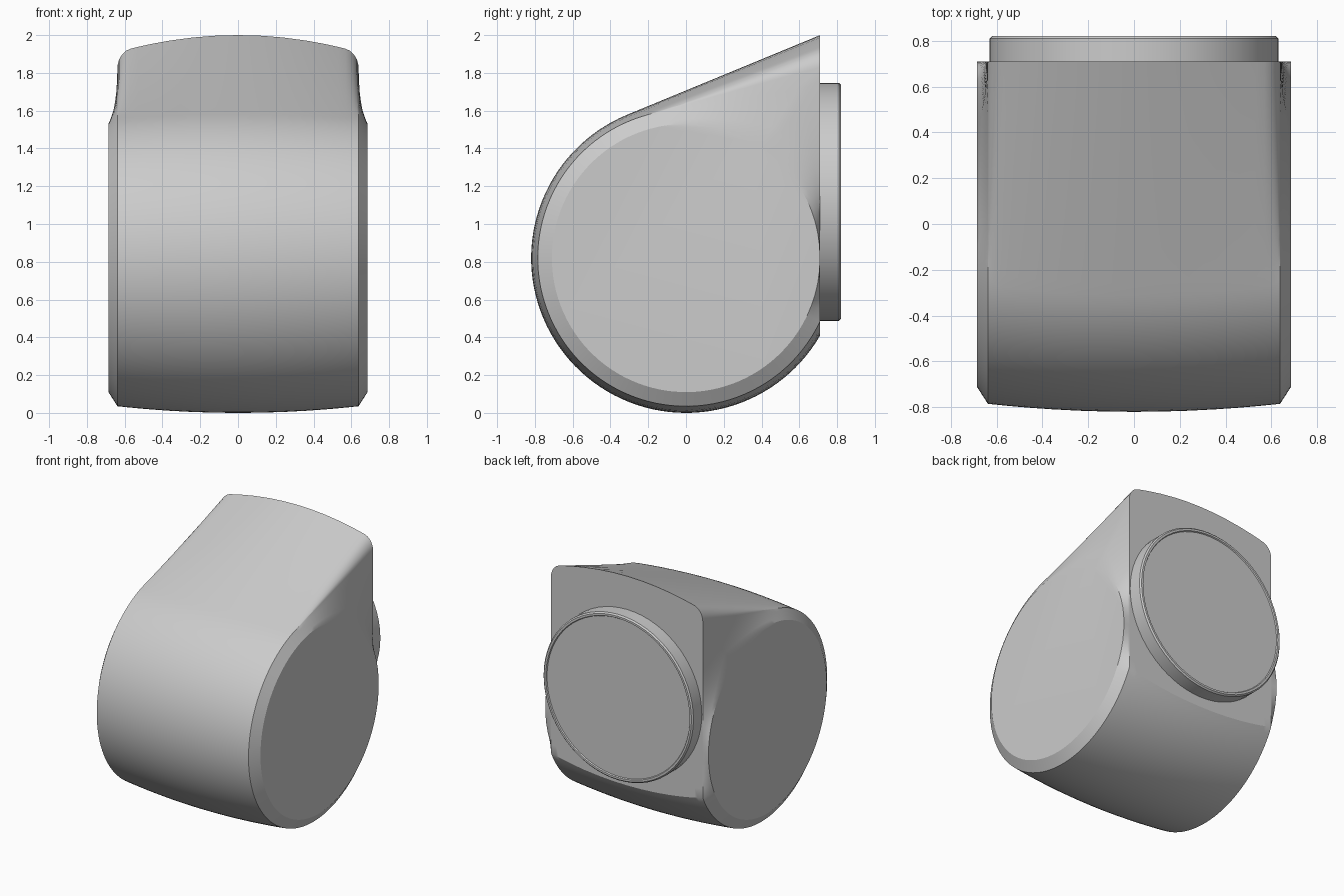
import bpy, bmesh, math
from mathutils import Vector

cube = bpy.data.objects.get("Cube")
if cube:
    bpy.data.objects.remove(cube)

grey = bpy.data.materials.new("light grey")
grey.use_nodes = True
grey.diffuse_color = (0.6, 0.6, 0.6, 1)
grey.node_tree.nodes["Principled BSDF"].inputs["Base Color"].default_value = (0.6, 0.6, 0.6, 1)

ZC = 0.82      # height of the drum axis
BACK = 0.71    # flat rear plane
CAP_R = 0.71   # flat round side faces
CAP_X = 0.686


def finish(bm, name, angle):
    bmesh.ops.remove_doubles(bm, verts=bm.verts, dist=0.0001)
    bmesh.ops.recalc_face_normals(bm, faces=bm.faces)
    mesh = bpy.data.meshes.new(name)
    bm.to_mesh(mesh)
    bm.free()
    mesh.materials.append(grey)
    ob = bpy.data.objects.new(name, mesh)
    bpy.context.collection.objects.link(ob)
    bpy.ops.object.select_all(action="DESELECT")
    ob.select_set(True)
    bpy.context.view_layer.objects.active = ob
    bpy.ops.object.shade_smooth_by_angle(angle=math.radians(angle))
    return ob


def bridge(bm, a, b):
    n = len(a)
    for i in range(n):
        bm.faces.new((a[i], a[(i + 1) % n], b[(i + 1) % n], b[i]))


def teardrop(radius, top):
    """Drum circle with a straight ramp up to the rear corner and a flat rear."""
    corner = Vector((BACK, top - ZC))
    phi = math.atan2(corner.y, corner.x) + math.acos(radius / corner.length)
    low = -math.acos(BACK / radius) + 2 * math.pi
    pts = []
    for i in range(72):
        t = phi + (low - phi) * i / 72
        pts.append(Vector((math.cos(t), math.sin(t))) * radius)
    foot = Vector((math.cos(low), math.sin(low))) * radius
    pts += [foot.lerp(corner, i / 20) for i in range(20)]
    pts += [corner.lerp(pts[0], i / 20) for i in range(20)]
    return pts


def crown(x):
    """Height of the rear top edge: shallow arch with rounded ends."""
    a = abs(x)
    z = 2.0 - 0.08 * (a / 0.6) ** 2
    if a > 0.57:
        k = min(1, (a - 0.57) / 0.068)
        z -= 0.08 * (1 - math.sqrt(1 - k * k))
    return z


# Body: teardrop sections lofted across the width, closed by round side faces
bm = bmesh.new()
half = [0.12, 0.24, 0.36, 0.46, 0.53, 0.57, 0.595, 0.615, 0.629, 0.636, 0.638]
stations = [-x for x in reversed(half)] + [0] + half
rings = []
for x in stations:
    pts = teardrop(0.82 - 0.035 * (x / 0.638) ** 2, crown(x))
    rings.append([bm.verts.new((x, p.x, p.y + ZC)) for p in pts])
for a, b in zip(rings, rings[1:]):
    bridge(bm, a, b)

for ring, side in ((rings[0], -1), (rings[-1], 1)):
    prev = ring
    for f in (0.25, 0.5, 0.75, 1):
        loop = []
        for v in ring:
            p = Vector((v.co.y, v.co.z - ZC))
            q = p.lerp(p.normalized() * CAP_R, f)
            # the flank hollows slightly where it runs up to the corner
            dip = 0.1 * f * (1 - f) * max(0, p.length - 0.8)
            x = 0.638 + (CAP_X - 0.638) * f - dip
            loop.append(bm.verts.new((side * x, q.x, q.y + ZC)))
        bridge(bm, prev, loop)
        prev = loop
    bm.faces.new(prev)
finish(bm, "body", 28)

# Rear collar: short round flange with a chamfered rim and a shallow inset disc
bm = bmesh.new()
profile = [(0.63, 0.66), (0.63, 0.81), (0.62, 0.82), (0.605, 0.82), (0.6, 0.812)]
rings = []
for r, y in profile:
    rings.append([bm.verts.new((r * math.cos(t), y, 1.117 + r * math.sin(t)))
                  for t in (2 * math.pi * i / 64 for i in range(64))])
for a, b in zip(rings, rings[1:]):
    bridge(bm, a, b)
bm.faces.new(rings[0])
bm.faces.new(rings[-1])
finish(bm, "rear_collar", 30)
